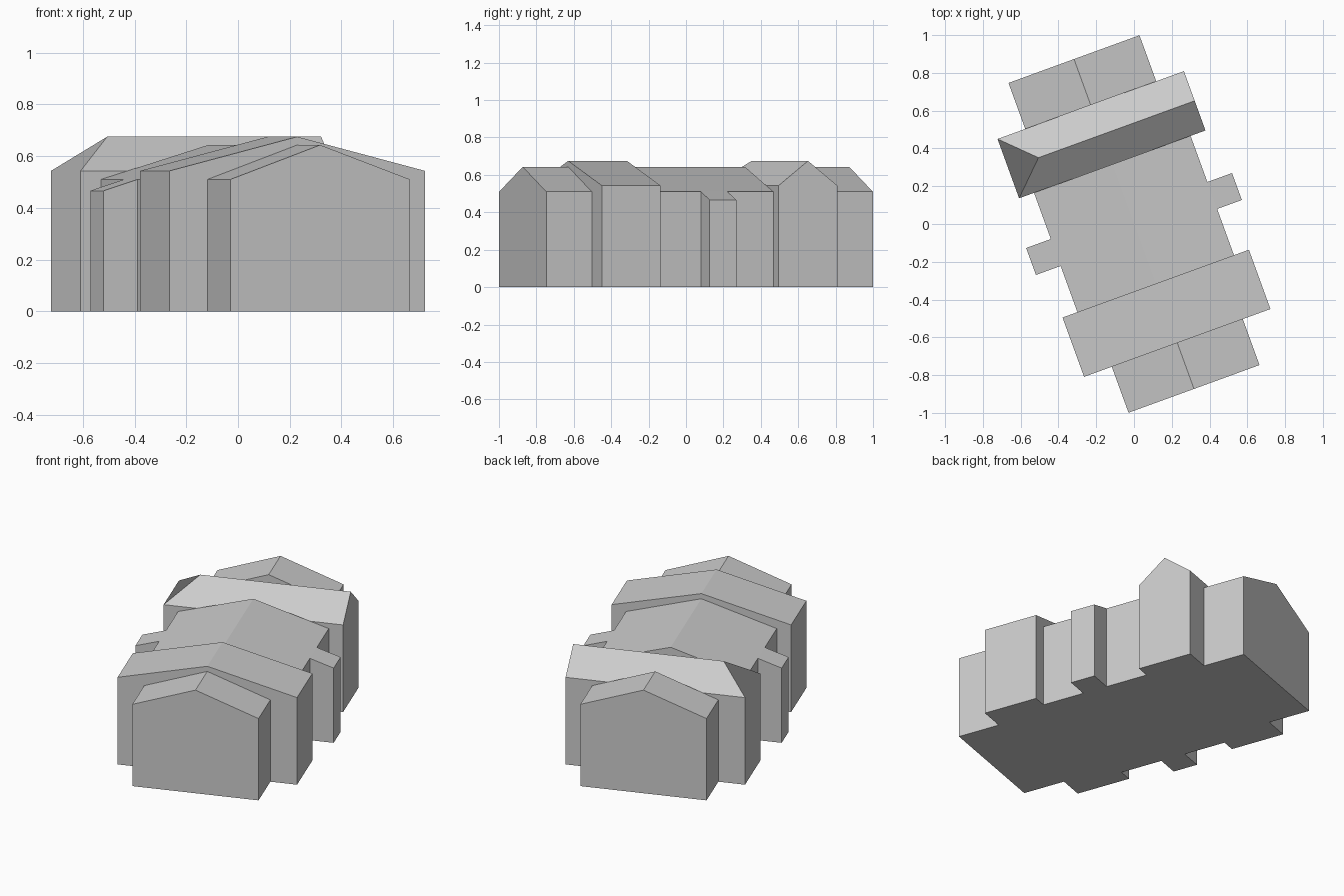
import bpy, bmesh, math
from mathutils import Matrix

if "Cube" in bpy.data.objects:
    bpy.data.objects.remove(bpy.data.objects["Cube"])

# The whole building is turned about the vertical axis
TURN = Matrix.Rotation(math.radians(20), 4, 'Z')


def loft(name, start, end):
    """Closed solid between two matching outlines, turned into place."""
    bm = bmesh.new()
    a = [bm.verts.new(p) for p in start]
    b = [bm.verts.new(p) for p in end]
    n = len(a)
    bm.faces.new(a)
    bm.faces.new(b[::-1])
    for i in range(n):
        j = (i + 1) % n
        bm.faces.new((a[i], b[i], b[j], a[j]))
    bmesh.ops.recalc_face_normals(bm, faces=bm.faces)
    bm.transform(TURN)
    mesh = bpy.data.meshes.new(name)
    bm.to_mesh(mesh)
    bm.free()
    obj = bpy.data.objects.new(name, mesh)
    bpy.context.collection.objects.link(obj)
    return obj


def gable_block(name, half, y0, y1, eave, ridge):
    """Pitched-roof block with its ridge running front to back."""
    prof = [(-half, 0), (half, 0), (half, eave), (0, ridge), (-half, eave)]
    return loft(name, [(x, y0, z) for x, z in prof], [(x, y1, z) for x, z in prof])


# Hall, both end blocks and the front cross wing
gable_block("central_hall", 0.441, -0.336, 0.336, 0.51, 0.643)
gable_block("front_end_block", 0.369, -0.929, -0.67, 0.51, 0.643)
gable_block("back_end_block", 0.369, 0.67, 0.929, 0.51, 0.643)
gable_block("front_wing", 0.525, -0.67, -0.336, 0.543, 0.675)

# Back cross wing: ridge runs sideways, hipped on the left, gabled on the right
prof = [(0.336, 0), (0.67, 0), (0.67, 0.543), (0.503, 0.675), (0.336, 0.543)]
loft("back_wing",
     [(-0.355 if z > 0.6 else -0.525, y, z) for y, z in prof],
     [(0.525, y, z) for y, z in prof])

# Side bays that carry on the slope of the hall roof
bay = [(0.441, 0), (0.58, 0), (0.58, 0.466), (0.441, 0.51)]
for side, s in (("left", -1), ("right", 1)):
    loft(side + "_bay", [(s * x, -0.076, z) for x, z in bay],
         [(s * x, 0.076, z) for x, z in bay])
